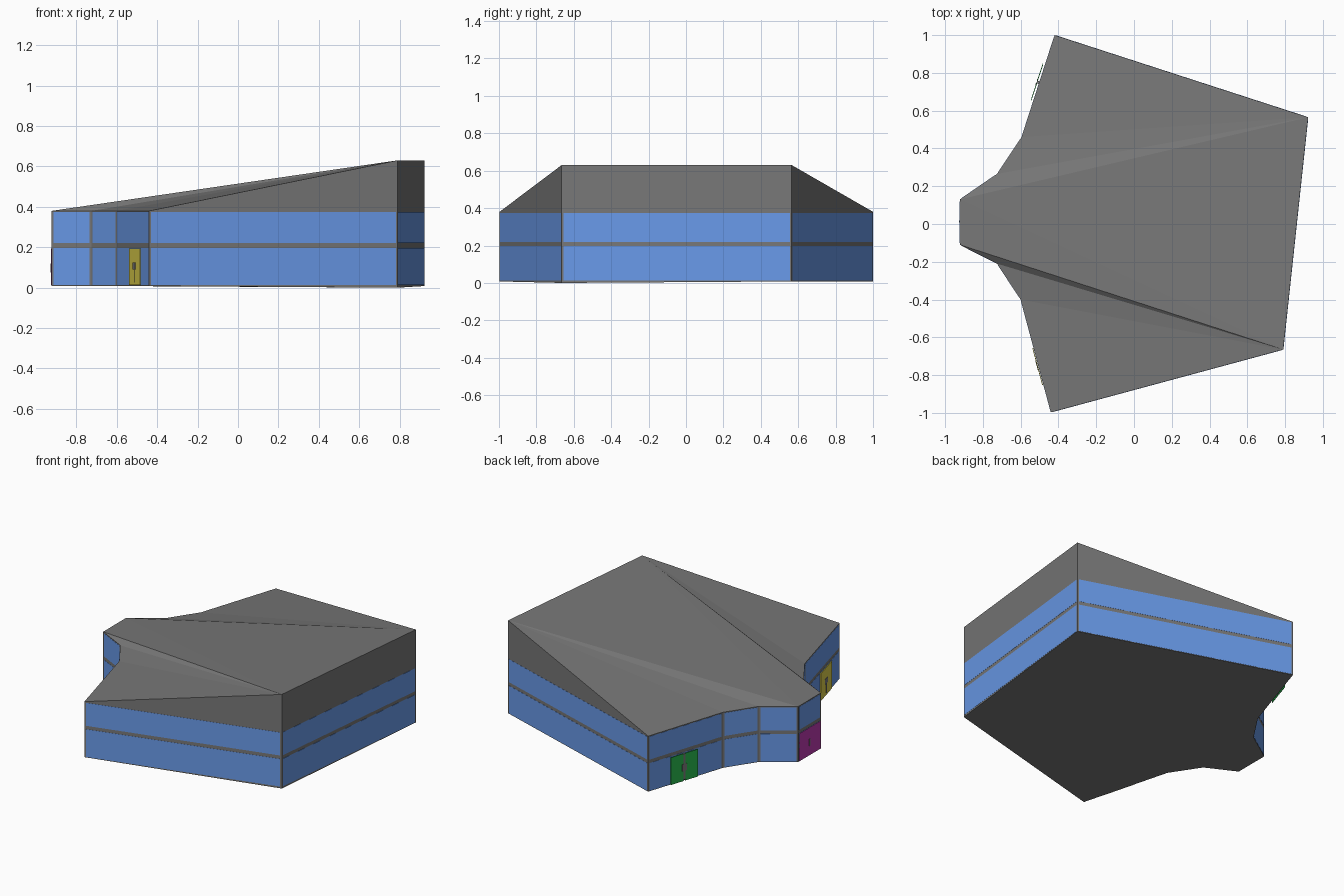
import bpy
import bmesh
from mathutils import Vector

if "Cube" in bpy.data.objects:
    bpy.data.objects.remove(bpy.data.objects["Cube"])

EAVE, RIDGE, BASE = 0.38, 0.63, 0.008

# Footprint corners, anticlockwise seen from above
PTS = [(-0.42, 1.0), (-0.595, 0.46), (-0.725, 0.265), (-0.922, 0.13), (-0.922, -0.11),
       (-0.725, -0.21), (-0.60, -0.40), (-0.44, -0.997), (0.79, -0.665), (0.922, 0.565)]
N = len(PTS)


def material(name, rgb):
    m = bpy.data.materials.new(name)
    m.diffuse_color = (*rgb, 1)
    m.use_nodes = True
    m.node_tree.nodes["Principled BSDF"].inputs["Base Color"].default_value = m.diffuse_color
    return m


grey = material("dark_grey", (0.184, 0.184, 0.184))
blue = material("blue_glass", (0.14, 0.32, 0.81))
green = material("green_paint", (0.02, 0.46, 0.07))
purple = material("purple_paint", (0.50, 0.04, 0.42))
yellow = material("yellow_paint", (0.72, 0.62, 0.07))


def make(name, bm, mat):
    bmesh.ops.recalc_face_normals(bm, faces=bm.faces)
    me = bpy.data.meshes.new(name)
    bm.to_mesh(me)
    bm.free()
    me.materials.append(mat)
    ob = bpy.data.objects.new(name, me)
    bpy.context.collection.objects.link(ob)
    return ob


def wall_boxes(name, specs, mat):
    """Thin boxes on walls: (wall index, start, end, bottom, top, inner offset, outer offset)."""
    bm = bmesh.new()
    for i, s0, s1, z0, z1, o0, o1 in specs:
        p, q = Vector(PTS[i]), Vector(PTS[(i + 1) % N])
        d = (q - p).normalized()
        n = Vector((d.y, -d.x))
        rings = []
        for o in (o0, o1):
            rings.append([bm.verts.new((*(p + d * s + n * o), z))
                          for s, z in ((s0, z0), (s1, z0), (s1, z1), (s0, z1))])
        bm.faces.new(rings[0])
        bm.faces.new(rings[1])
        for k in range(4):
            j = (k + 1) % 4
            bm.faces.new((rings[0][k], rings[0][j], rings[1][j], rings[1][k]))
    return make(name, bm, mat)


def length(i):
    return (Vector(PTS[(i + 1) % N]) - Vector(PTS[i])).length


# Building shell: walls, floor and folded roof fanning from the two high corners
bm = bmesh.new()
low = [bm.verts.new((x, y, 0 if i == 8 else BASE)) for i, (x, y) in enumerate(PTS)]
top = [bm.verts.new((x, y, RIDGE if i > 7 else EAVE)) for i, (x, y) in enumerate(PTS)]
for i in range(N):
    j = (i + 1) % N
    bm.faces.new((low[i], low[j], top[j], top[i]))
for i in range(3):
    bm.faces.new((top[9], top[i], top[i + 1]))
for i in range(4, 7):
    bm.faces.new((top[8], top[i], top[i + 1]))
bm.faces.new((top[9], top[3], top[8]))
bm.faces.new((top[3], top[4], top[8]))
floor = bm.faces.new(low)
bmesh.ops.triangulate(bm, faces=[floor])
make("building_shell", bm, grey)

# Two rows of glazing, leaving grey corner posts and a middle rail
for name, z0, z1 in (("lower_glazing", 0.012, 0.197), ("upper_glazing", 0.22, 0.374)):
    wall_boxes(name, [(i, 0.01, length(i) - 0.01, z0, z1, -0.001, 0.001)
                      for i in range(N)], blue)

# Green double door with a grey centre post
wall_boxes("green_door", [(0, 0.163, 0.258, 0.012, 0.195, 0.010, 0.014),
                          (0, 0.272, 0.367, 0.012, 0.195, 0.010, 0.014)], green)
wall_boxes("green_door_post", [(0, 0.258, 0.272, 0.02, 0.192, 0.0, 0.0135),
                               (0, 0.248, 0.258, 0.08, 0.125, 0.013, 0.016),
                               (0, 0.272, 0.282, 0.08, 0.125, 0.013, 0.016)], grey)

# Yellow door with a grey centre strip and handle
wall_boxes("yellow_door", [(6, 0.264, 0.466, 0.012, 0.195, 0.003, 0.007)], yellow)
wall_boxes("yellow_door_handle", [(6, 0.36, 0.37, 0.025, 0.125, 0.006, 0.009),
                                  (6, 0.335, 0.36, 0.09, 0.125, 0.006, 0.009),
                                  (6, 0.37, 0.385, 0.09, 0.125, 0.006, 0.009)], grey)

# Purple door across the narrow end
wall_boxes("purple_door", [(3, 0.01, 0.23, 0.012, 0.195, 0.0005, 0.003)], purple)
wall_boxes("purple_door_handle", [(3, 0.112, 0.122, 0.075, 0.12, 0.002, 0.005)], grey)
